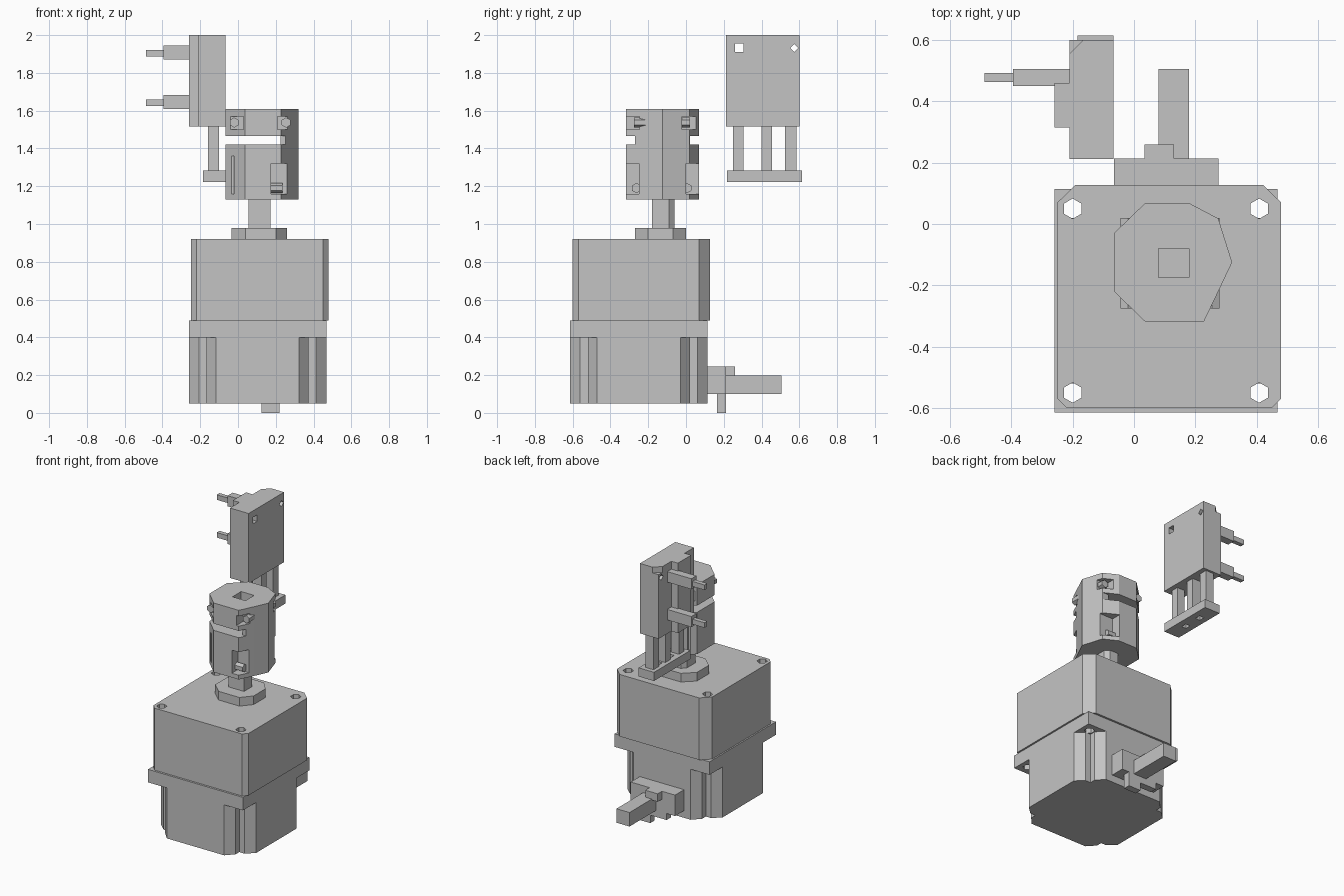
import bpy, bmesh, math
from mathutils import Vector

if "Cube" in bpy.data.objects:
    bpy.data.objects.remove(bpy.data.objects["Cube"], do_unlink=True)

grey = bpy.data.materials.new("plain_grey")
grey.use_nodes = True
COLOUR = (0.55, 0.55, 0.55, 1)
grey.diffuse_color = COLOUR
for node in grey.node_tree.nodes:
    if node.type == "BSDF_PRINCIPLED":
        node.inputs["Base Color"].default_value = COLOUR


def finish(name, bm):
    bmesh.ops.recalc_face_normals(bm, faces=bm.faces)
    mesh = bpy.data.meshes.new(name)
    bm.to_mesh(mesh)
    bm.free()
    mesh.materials.append(grey)
    obj = bpy.data.objects.new(name, mesh)
    bpy.context.scene.collection.objects.link(obj)
    return obj


def prism(name, points, z0, z1):
    """Extrude a flat outline from z0 to z1."""
    bm = bmesh.new()
    face = bm.faces.new([bm.verts.new((x, y, z0)) for x, y in points])
    top = bmesh.ops.extrude_face_region(bm, geom=[face])["geom"]
    verts = [v for v in top if isinstance(v, bmesh.types.BMVert)]
    bmesh.ops.translate(bm, verts=verts, vec=(0, 0, z1 - z0))
    return finish(name, bm)


def box(name, xs, ys, zs):
    (x0, x1), (y0, y1) = xs, ys
    return prism(name, [(x0, y0), (x1, y0), (x1, y1), (x0, y1)], *zs)


def rod(name, start, end, radius, sides=6):
    a, b = Vector(start), Vector(end)
    bm = bmesh.new()
    bmesh.ops.create_cone(bm, cap_ends=True, segments=sides, radius1=radius,
                          radius2=radius, depth=(b - a).length)
    bm.transform((b - a).to_track_quat("Z", "Y").to_matrix().to_4x4())
    bmesh.ops.translate(bm, verts=bm.verts, vec=(a + b) / 2)
    return finish(name, bm)


def carve(obj, cutters):
    """Subtract each cutter and bake the result."""
    for cutter in cutters:
        cutter.hide_render = True
        mod = obj.modifiers.new("cut", "BOOLEAN")
        mod.operation, mod.solver, mod.object = "DIFFERENCE", "EXACT", cutter
        graph = bpy.context.evaluated_depsgraph_get()
        mesh = bpy.data.meshes.new_from_object(obj.evaluated_get(graph))
        obj.modifiers.clear()
        obj.data = mesh
        bpy.data.objects.remove(cutter, do_unlink=True)


# Motor and gearbox share a centre and four screw holes
CX, CY, HALF = 0.104, -0.25, 0.364


def screw_holes():
    return [rod("hole", (CX + sx * 0.304, CY + sy * 0.3, 0.3),
                (CX + sx * 0.304, CY + sy * 0.3, 1), 0.033)
            for sx in (-1, 1) for sy in (-1, 1)]


gearbox = prism("gearbox_housing", [
    (-0.22, -0.6), (0.45, -0.6), (0.48, -0.57), (0.48, 0.07),
    (0.42, 0.128), (-0.19, 0.128), (-0.25, 0.07), (-0.25, -0.57)], 0.49, 0.92)
carve(gearbox, screw_holes())

flange = box("motor_flange", (CX - HALF, CX + HALF), (CY - HALF, CY + HALF), (0.4, 0.49))
carve(flange, screw_holes())

# Motor body with a stepped groove at every corner
corner = [(HALF, 0.22), (0.31, 0.27), (0.27, 0.27), (0.27, 0.31), (0.22, HALF)]
outline = []
for quarter in range(4):
    c, s = round(math.cos(quarter * math.pi / 2)), round(math.sin(quarter * math.pi / 2))
    outline += [(CX + c * x - s * y, CY + s * x + c * y) for x, y in corner]
prism("motor_body", outline, 0.05, 0.4)

# Cable connector at the back of the motor
box("connector_plate", (-0.065, 0.275), (0.1, 0.213), (0.1, 0.245))
box("connector_cable", (0.08, 0.18), (0.2, 0.505), (0.1, 0.197))
box("connector_latch", (0.035, 0.13), (0.2, 0.26), (0.19, 0.245))
box("connector_tab", (0.125, 0.22), (0.165, 0.213), (0, 0.1))
box("connector_rib", (0.0, 0.125), (0.165, 0.213), (0.055, 0.1))

# Output hub and shaft
prism("output_hub", [
    (0.04, -0.27), (0.2, -0.27), (0.26, -0.2), (0.26, -0.07),
    (0.2, 0), (0.04, 0), (-0.035, -0.07), (-0.035, -0.2)], 0.92, 0.98)
prism("output_shaft", [
    (0.055, -0.18), (0.172, -0.18), (0.172, -0.09), (0.145, -0.06),
    (0.082, -0.06), (0.055, -0.09)], 0.98, 1.3)

# Flexible clamp coupling: slot, shaft socket and screw pockets
coupling = prism("clamp_coupling", [
    (0.036, 0.068), (0.18, 0.068), (0.275, 0.018), (0.32, -0.125), (0.275, -0.22),
    (0.228, -0.318), (0.036, -0.318), (-0.065, -0.22), (-0.065, -0.03)], 1.13, 1.61)
cutters = [
    box("slot", (-0.2, 0.225), (-0.5, 0.2), (1.42, 1.467)),
    box("slot_front", (0.2, 0.4), (-0.5, -0.27), (1.42, 1.467)),
    box("slot_back", (0.2, 0.4), (0.02, 0.2), (1.42, 1.467)),
    box("socket", (0.08, 0.18), (-0.175, -0.08), (1.52, 1.7)),
]
for low, high in ((-0.2, 0.03), (0.21, 0.5)):
    cutters.append(box("pocket", (low, high), (-0.5, -0.245), (1.5, 1.57)))
    cutters.append(box("pocket", (low, high), (-0.02, 0.2), (1.5, 1.57)))
for low, high in ((-0.5, -0.25), (0.0, 0.2)):
    cutters.append(box("pocket", (0.175, 0.5), (low, high), (1.16, 1.32)))
    cutters.append(box("pocket", (-0.2, -0.02), (low, high), (1.16, 1.36)))
carve(coupling, cutters)

for x in (-0.02, 0.255):
    rod("upper_clamp_screw", (x, -0.275, 1.537), (x, 0.02, 1.537), 0.027)
for y in (-0.262, 0.005):
    rod("lower_clamp_screw", (0.15, y, 1.19), (0.235, y, 1.19), 0.027)

# Sensor block with mounting holes and a raised rail
sensor = box("sensor_block", (-0.21, -0.067), (0.212, 0.6), (1.515, 2))
carve(sensor, [
    box("mount_hole", (-0.4, 0.1), (0.26, 0.305), (1.91, 1.955)),
    prism("top_notch", [(-0.21, 0.7), (-0.21, 0.555), (-0.165, 0.6), (-0.165, 0.7)], 1.96, 2.1),
    rod("mount_hole", (-0.4, 0.573, 1.932), (0.1, 0.573, 1.932), 0.022, 4),
])
box("sensor_rail", (-0.26, -0.21), (0.315, 0.46), (1.515, 2))

# Terminals on the side of the sensor
for z in (1.907, 1.645):
    box("terminal_sleeve", (-0.395, -0.21), (0.45, 0.505), (z - 0.035, z + 0.038))
    box("terminal_tip", (-0.487, -0.39), (0.463, 0.493), (z - 0.02, z + 0.015))

# Sensor legs and foot bar
for low, high in ((0.25, 0.305), (0.4, 0.455), (0.525, 0.585)):
    box("sensor_leg", (-0.16, -0.1), (low, high), (1.28, 1.52))
foot = box("sensor_foot", (-0.185, -0.067), (0.217, 0.615), (1.222, 1.282))
carve(foot, [box("foot_hole", (-0.145, -0.11), (y, y + 0.04), (1.2, 1.3))
             for y in (0.335, 0.47)])
